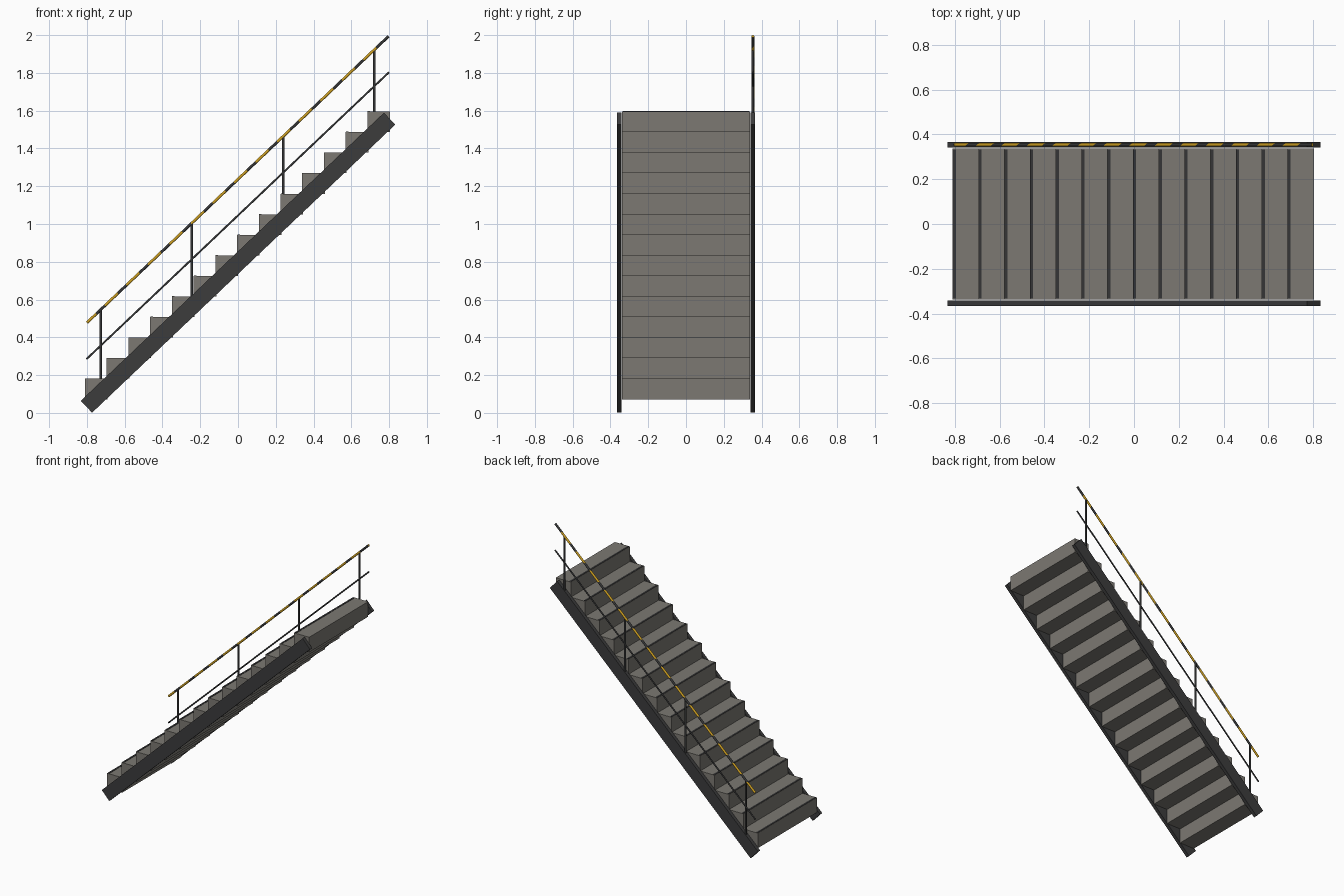
import bpy, bmesh, math
from mathutils import Matrix, Vector

cube = bpy.data.objects.get("Cube")
if cube:
    bpy.data.objects.remove(cube, do_unlink=True)


def material(name, rgb):
    m = bpy.data.materials.new(name)
    m.use_nodes = True
    m.diffuse_color = (*rgb, 1)
    m.node_tree.nodes["Principled BSDF"].inputs["Base Color"].default_value = (*rgb, 1)
    return m


STEP = material("warm grey step", (0.20, 0.19, 0.17))
FRAME = material("charcoal frame", (0.045, 0.045, 0.046))
DARK = material("dark steel", (0.035, 0.036, 0.037))
YELLOW = material("safety yellow", (0.58, 0.33, 0.015))


def finish(bm, name, *mats):
    bmesh.ops.recalc_face_normals(bm, faces=bm.faces)
    mesh = bpy.data.meshes.new(name)
    bm.to_mesh(mesh)
    bm.free()
    for m in mats:
        mesh.materials.append(m)
    obj = bpy.data.objects.new(name, mesh)
    bpy.context.collection.objects.link(obj)
    return obj


def box(name, centre, size, mat, pitch=0):
    bm = bmesh.new()
    m = Matrix.Translation(centre) @ Matrix.Rotation(-pitch, 4, 'Y') @ Matrix.Diagonal((*size, 1))
    bmesh.ops.create_cube(bm, size=1, matrix=m)
    return finish(bm, name, mat)


def rod(name, start, end, radius, mats, bands=1, slant=0, sides=8):
    """Round bar cut into bands of alternating material with slanted seams."""
    start, end = Vector(start), Vector(end)
    axis = end - start
    rot = axis.to_track_quat('Z', 'Y')
    bm = bmesh.new()
    rings = []
    for i in range(bands + 1):
        t = 0 if i == 0 else 1 if i == bands else (i - 0.18 * (i % 2 == 0)) / bands
        lean = slant if 0 < i < bands else 0
        ring = []
        for k in range(sides):
            a = math.tau * (k + 0.5) / sides
            p = Vector((radius * math.cos(a), radius * math.sin(a), lean * math.cos(a)))
            ring.append(bm.verts.new(start + axis * t + rot @ p))
        rings.append(ring)
    for i in range(bands):
        for k in range(sides):
            n = (k + 1) % sides
            f = bm.faces.new((rings[i][k], rings[i][n], rings[i + 1][n], rings[i + 1][k]))
            f.material_index = i % len(mats)
            f.smooth = True
    for ring in (rings[0], rings[-1]):
        bm.faces.new(ring)
    for e in bm.edges:
        e.smooth = len(e.link_faces) == 2 and all(len(f.verts) == 4 for f in e.link_faces)
    return finish(bm, name, *mats)


# Steps with a dark strip along each front edge
COUNT, RUN, RISE, WIDTH = 14, 0.115, 0.1088, 0.675
for i in range(COUNT):
    x, z = -0.81 + i * RUN, 0.072 + i * RISE
    box(f"step_{i + 1}", (x + 0.06, 0, z + RISE / 2), (0.12, WIDTH, RISE), STEP)
    box(f"nosing_strip_{i + 1}", (x + 0.008, 0, z + RISE), (0.013, WIDTH - 0.01, 0.004), DARK)

# Sloping side beams
PITCH = math.atan2(1.525, 1.605)
for name, side in (("left_stringer", 1), ("right_stringer", -1)):
    box(name, (0, side * 0.354, 0.795), (2.214, 0.025, 0.087), FRAME, PITCH)

# Railing on one side
RAIL_Y, SLOPE = 0.354, 0.948
rod("handrail", (-0.8, RAIL_Y, 0.477), (0.797, RAIL_Y, 1.994), 0.008,
    (YELLOW, DARK), bands=28, slant=0.012)
rod("middle_rail", (-0.803, RAIL_Y, 0.284), (0.799, RAIL_Y, 1.803), 0.0055, (DARK,))
for i in range(4):
    x = -0.727 + i * 0.483
    rod(f"rail_post_{i + 1}", (x, RAIL_Y, 0.80 + SLOPE * x),
        (x, RAIL_Y, 1.235 + SLOPE * x), 0.007, (DARK,))
